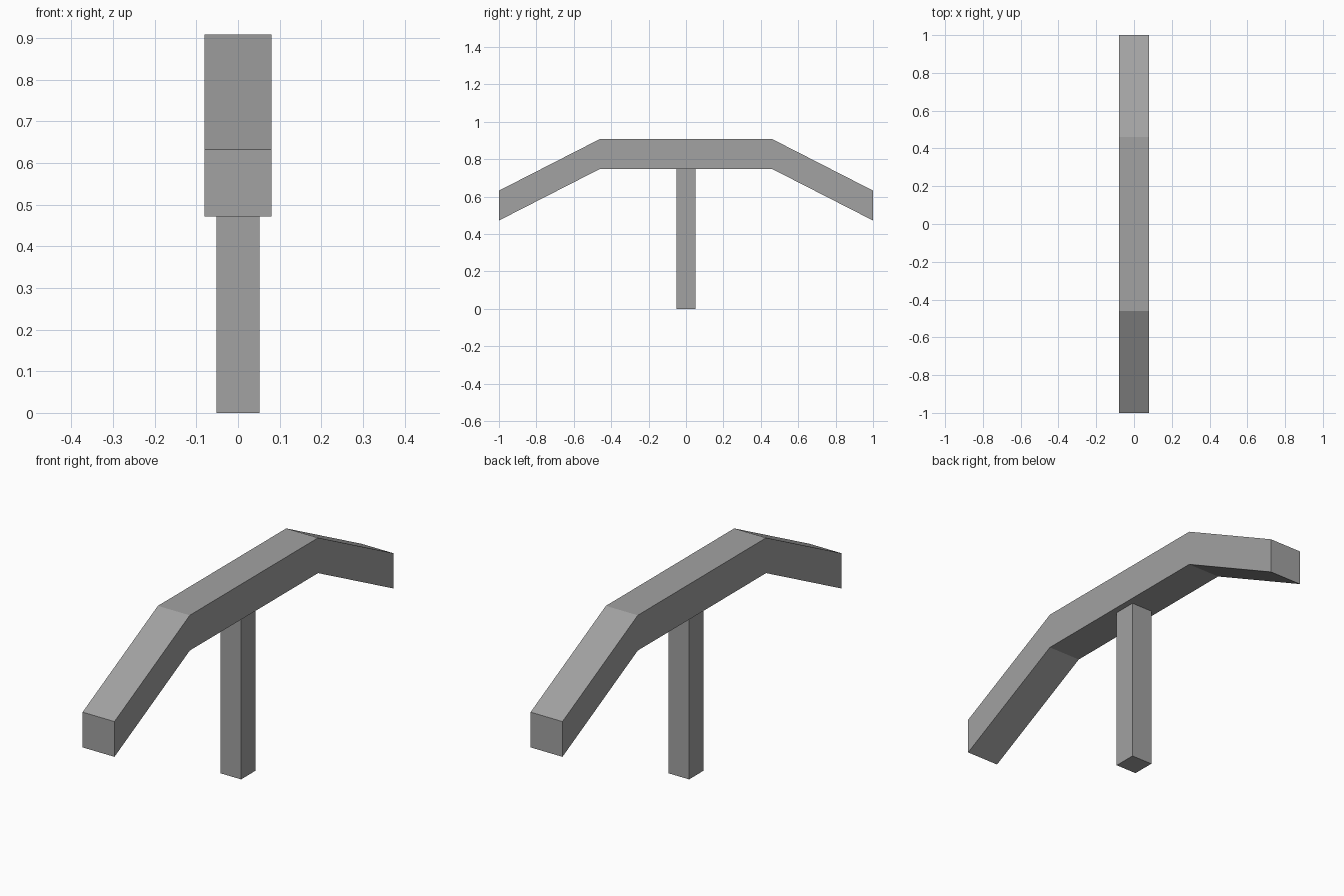
import bpy
import bmesh

cube = bpy.data.objects.get("Cube")
if cube:
    bpy.data.objects.remove(cube, do_unlink=True)

# Single grey finish
grey = bpy.data.materials.new("grey")
grey.use_nodes = True
colour = (0.36, 0.36, 0.36, 1)
grey.diffuse_color = colour
grey.node_tree.nodes["Principled BSDF"].inputs["Base Color"].default_value = colour


def extruded_part(name, profile, half_width):
    """Extrude a (y, z) profile symmetrically along x."""
    bm = bmesh.new()
    face = bm.faces.new([bm.verts.new((-half_width, y, z)) for y, z in profile])
    grown = bmesh.ops.extrude_face_region(bm, geom=[face])
    verts = [v for v in grown["geom"] if isinstance(v, bmesh.types.BMVert)]
    bmesh.ops.translate(bm, verts=verts, vec=(2 * half_width, 0, 0))
    bmesh.ops.recalc_face_normals(bm, faces=bm.faces)
    mesh = bpy.data.meshes.new(name)
    bm.to_mesh(mesh)
    bm.free()
    mesh.materials.append(grey)
    obj = bpy.data.objects.new(name, mesh)
    bpy.context.collection.objects.link(obj)
    return obj


# Bent beam: lower edge path, offset upward by its depth
depth = 0.16
path = [(-1, 0.472), (-0.46, 0.748), (0.46, 0.748), (1, 0.472)]
extruded_part("bent_beam", path + [(y, z + depth) for y, z in reversed(path)], 0.08)

# Square post under the beam
post = 0.052
extruded_part("post", [(-post, 0), (post, 0), (post, 0.748), (-post, 0.748)], post)
